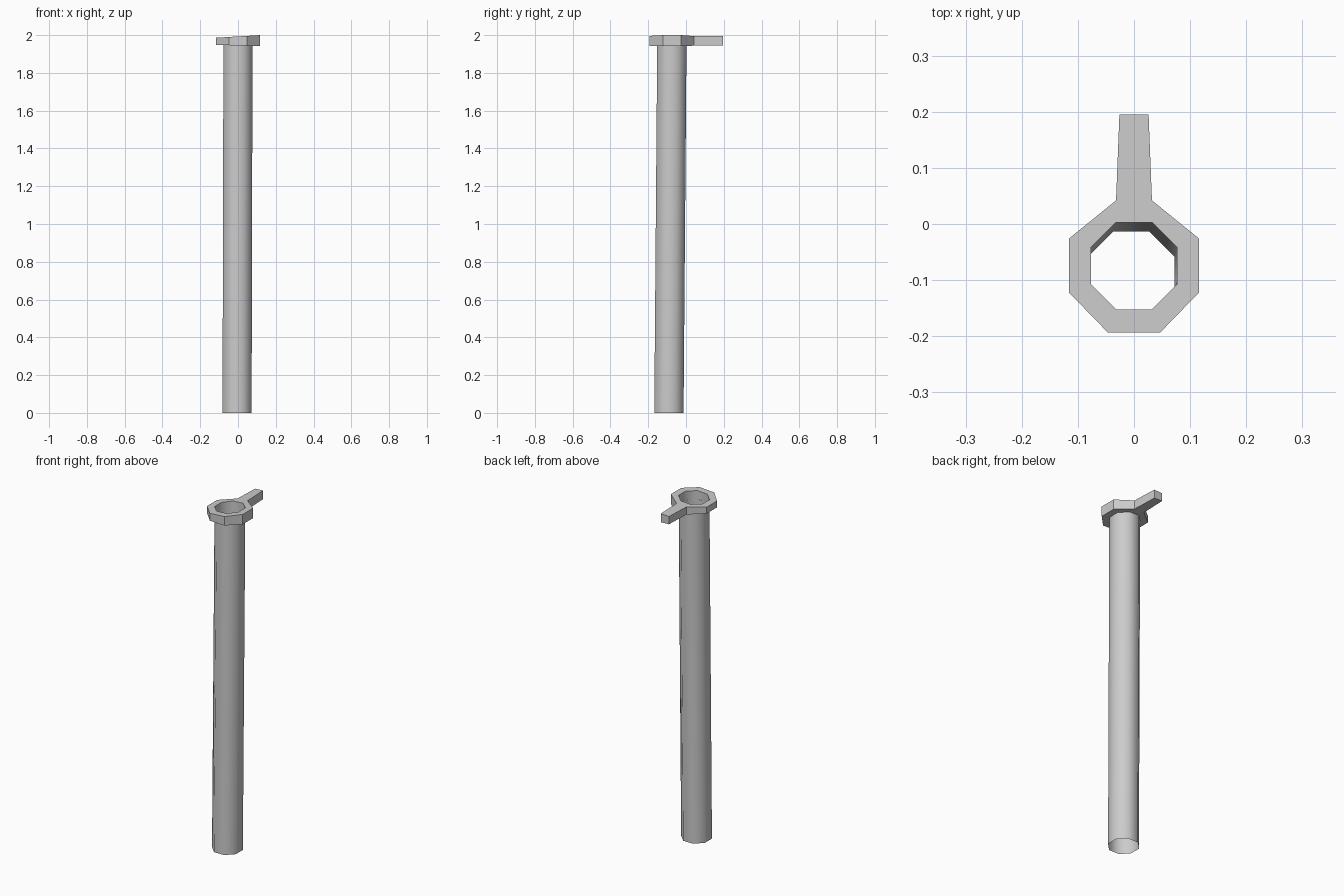
import bpy
import bmesh

cube = bpy.data.objects.get("Cube")
if cube:
    bpy.data.objects.remove(cube, do_unlink=True)

grey = bpy.data.materials.new("light_grey")
grey.use_nodes = True
color = (0.6, 0.6, 0.6, 1)
grey.diffuse_color = color
grey.node_tree.nodes["Principled BSDF"].inputs["Base Color"].default_value = color


def mirrored(half):
    """Close a right-hand half profile, front to back, into a full loop."""
    return half + [(-x, y) for x, y in reversed(half)]


def top_z(x):
    return 1.993 + 0.06 * x


def bottom_z(x):
    return 1.945 - 0.03 * x


def walls(bm, lower, upper):
    n = len(lower)
    for i in range(n):
        j = (i + 1) % n
        bm.faces.new((lower[i], lower[j], upper[j], upper[i]))


def finish(bm, name, smooth):
    mesh = bpy.data.meshes.new(name)
    for face in bm.faces:
        face.smooth = smooth
    bm.to_mesh(mesh)
    bm.free()
    mesh.materials.append(grey)
    obj = bpy.data.objects.new(name, mesh)
    bpy.context.collection.objects.link(obj)
    return obj


bore = mirrored([(0.032, -0.152), (0.077, -0.107), (0.077, -0.042), (0.032, 0.003)])
rim = mirrored([(0.047, -0.193), (0.116, -0.122), (0.116, -0.026), (0.032, 0.042)])
tip = mirrored([(0.026, 0.195)])

# Open eight-sided tube, leaning slightly
bm = bmesh.new()
foot = [bm.verts.new((x - 0.005, y - 0.016, 0)) for x, y in bore]
mouth = [bm.verts.new((x, y, top_z(x))) for x, y in bore]
walls(bm, foot, mouth)
finish(bm, "tube", True)

# Tilted collar with a tapered handle
bm = bmesh.new()
outlines = []
for height, upward in ((bottom_z, False), (top_z, True)):
    inner, outer, end = [
        [bm.verts.new((x, y, height(x))) for x, y in loop] for loop in (bore, rim, tip)
    ]
    quads = []
    for i in range(len(rim)):
        j = (i + 1) % len(rim)
        quads.append((outer[i], outer[j], inner[j], inner[i]))
    quads.append((outer[3], end[0], end[1], outer[4]))
    for quad in quads:
        bm.faces.new(quad if upward else quad[::-1])
    outlines.append(outer[:4] + end + outer[4:])
walls(bm, *outlines)
finish(bm, "collar_and_handle", False)
